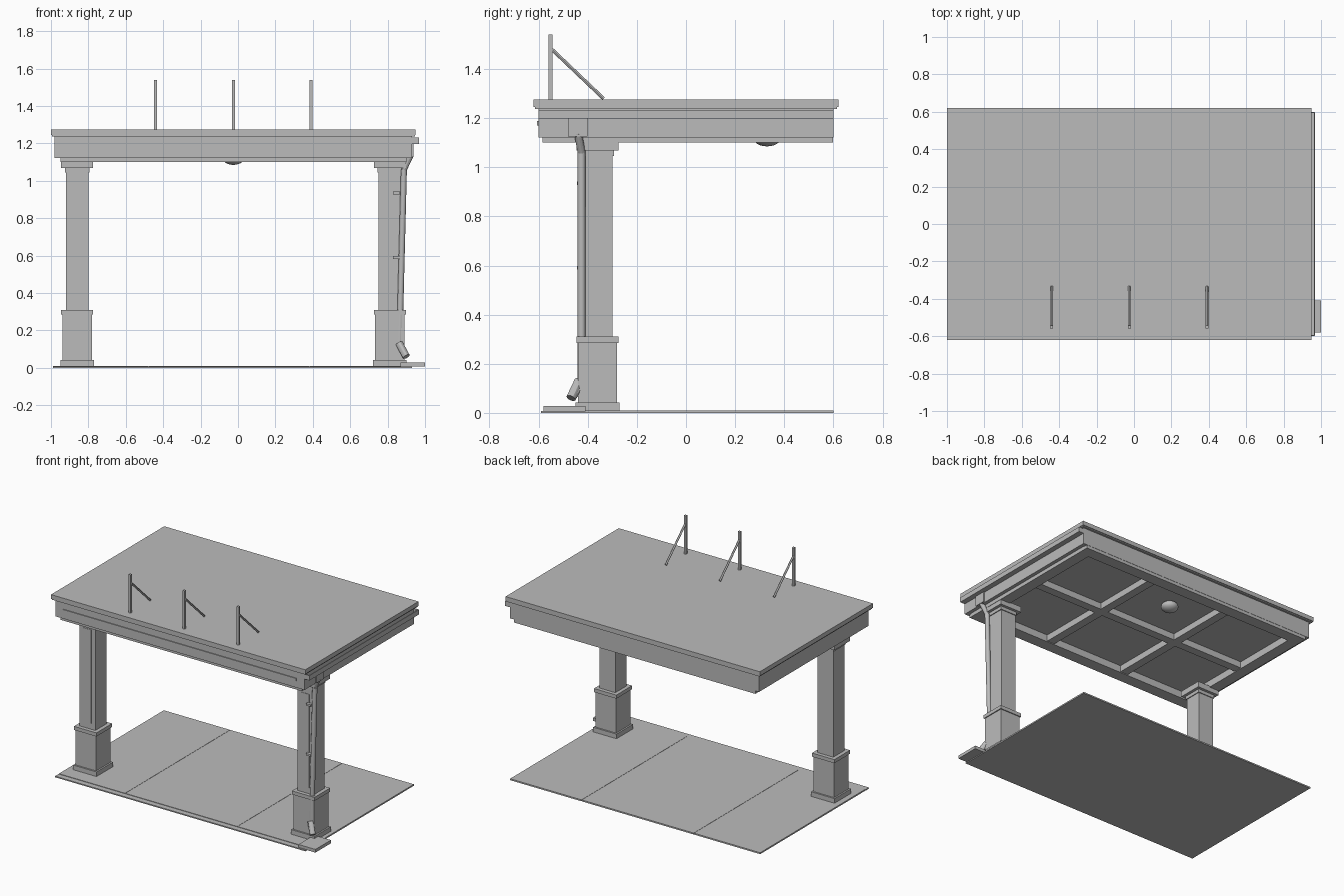
import bpy, math
from mathutils import Vector

old = bpy.data.objects.get("Cube")
if old:
    bpy.data.objects.remove(old, do_unlink=True)

gray = bpy.data.materials.new("plain gray")
gray.use_nodes = True
gray.diffuse_color = (0.5, 0.5, 0.5, 1)
gray.node_tree.nodes["Principled BSDF"].inputs["Base Color"].default_value = (0.5, 0.5, 0.5, 1)


def finish(name):
    ob = bpy.context.object
    ob.name = name
    ob.data.materials.append(gray)
    return ob


def box(name, x0, x1, y0, y1, z0, z1):
    bpy.ops.mesh.primitive_cube_add(size=1, location=((x0 + x1) / 2, (y0 + y1) / 2, (z0 + z1) / 2))
    bpy.context.object.scale = (x1 - x0, y1 - y0, z1 - z0)
    return finish(name)


def block(name, cx, cy, half, z0, z1):
    return box(name, cx - half, cx + half, cy - half, cy + half, z0, z1)


def rod(name, a, b, radius, sides=12):
    a, b = Vector(a), Vector(b)
    bpy.ops.mesh.primitive_cylinder_add(vertices=sides, radius=radius, depth=(b - a).length,
                                        location=(a + b) / 2)
    bpy.context.object.rotation_euler = (b - a).to_track_quat('Z', 'Y').to_euler()
    bpy.ops.object.shade_smooth_by_angle()
    return finish(name)


# Ground: three slabs with fine joints, and a border strip along the front
joints = [-0.99, -0.48, 0.38, 0.93]
for a, b in zip(joints, joints[1:]):
    box("floor_slab", a + 0.001, b - 0.001, -0.55, 0.6, 0, 0.01)
box("floor_front_border", -0.99, 0.93, -0.59, -0.552, 0, 0.008)
box("floor_base", -0.985, 0.925, -0.585, 0.595, 0, 0.006)

# Columns with pedestal, shaft, raised front panel and capital
COLUMN_Y = -0.36
for x in (-0.86, 0.812):
    block("column_plinth", x, COLUMN_Y, 0.09, 0, 0.042)
    block("column_pedestal", x, COLUMN_Y, 0.079, 0.042, 0.285)
    block("pedestal_cap", x, COLUMN_Y, 0.086, 0.285, 0.31)
    block("column_shaft", x, COLUMN_Y, 0.06, 0.31, 1.045)
    box("shaft_panel", x - 0.036, x + 0.03, -0.423, -0.42, 0.35, 1.0)
    block("capital_neck", x, COLUMN_Y, 0.066, 1.045, 1.068)
    block("capital_top", x, COLUMN_Y, 0.086, 1.068, 1.108)

# Canopy roof and its fascia boards
box("roof_slab", -1, 0.95, -0.62, 0.62, 1.245, 1.275)
box("roof_drip_edge", -0.995, 0.945, -0.614, 0.614, 1.238, 1.245)
box("front_fascia", -0.98, 0.93, -0.6, -0.575, 1.122, 1.24)
box("back_fascia", -0.98, 0.93, 0.575, 0.6, 1.122, 1.24)
box("left_fascia", -0.98, -0.955, -0.575, 0.575, 1.122, 1.24)
box("right_fascia", 0.905, 0.93, -0.575, 0.575, 1.122, 1.24)
box("front_fascia_strip", -0.92, 0.87, -0.606, -0.6, 1.17, 1.188)

# Coffered ceiling
box("ceiling", -0.96, 0.91, -0.58, 0.58, 1.15, 1.238)
for name, y0, y1 in (("front_beam", -0.585, -0.5), ("back_beam", 0.515, 0.598)):
    box(name, -0.95, 0.9, y0, y1, 1.1, 1.16)
for x in (-0.95, 0.82):
    box("side_beam", x, x + 0.08, -0.5, 0.515, 1.1, 1.16)
for x in (-0.335, 0.285):
    box("cross_beam", x - 0.03, x + 0.03, -0.5, 0.515, 1.105, 1.16)
box("long_beam", -0.87, 0.82, -0.02, 0.04, 1.105, 1.16)

# Ceiling lamp
bpy.ops.mesh.primitive_uv_sphere_add(segments=24, ring_count=12, radius=1, location=(-0.025, 0.33, 1.12))
bpy.context.object.scale = (0.057, 0.057, 0.035)
bpy.ops.object.shade_smooth()
finish("ceiling_lamp")

# Roof posts with diagonal braces
for x in (-0.44, -0.025, 0.39):
    box("roof_post", x - 0.008, x + 0.008, -0.56, -0.544, 1.275, 1.54)
    rod("post_brace", (x, -0.546, 1.48), (x, -0.335, 1.279), 0.007)

# Gutter: an open trough along the right edge
box("gutter_bottom", 0.93, 0.968, -0.6, 0.6, 1.198, 1.204)
box("gutter_front_wall", 0.962, 0.968, -0.6, 0.6, 1.204, 1.232)
for y in (-0.6, 0.594):
    box("gutter_end", 0.93, 0.962, y, y + 0.006, 1.204, 1.232)

# Downspout, straps and splash block
box("leader_head", 0.915, 0.938, -0.48, -0.4, 1.126, 1.2)
spout = [(0.925, -0.44, 1.14), (0.887, -0.425, 1.06), (0.863, -0.425, 0.12), (0.9, -0.465, 0.06)]
for a, b in zip(spout, spout[1:]):
    rod("downspout", a, b, 0.016)
rod("downspout_outlet", (0.862, -0.435, 0.13), (0.9, -0.468, 0.06), 0.02)
for z in (0.59, 0.935):
    box("downspout_strap", 0.83, 0.866, -0.443, -0.42, z - 0.007, z + 0.007)
box("splash_block", 0.87, 1.0, -0.58, -0.41, 0.006, 0.028)
